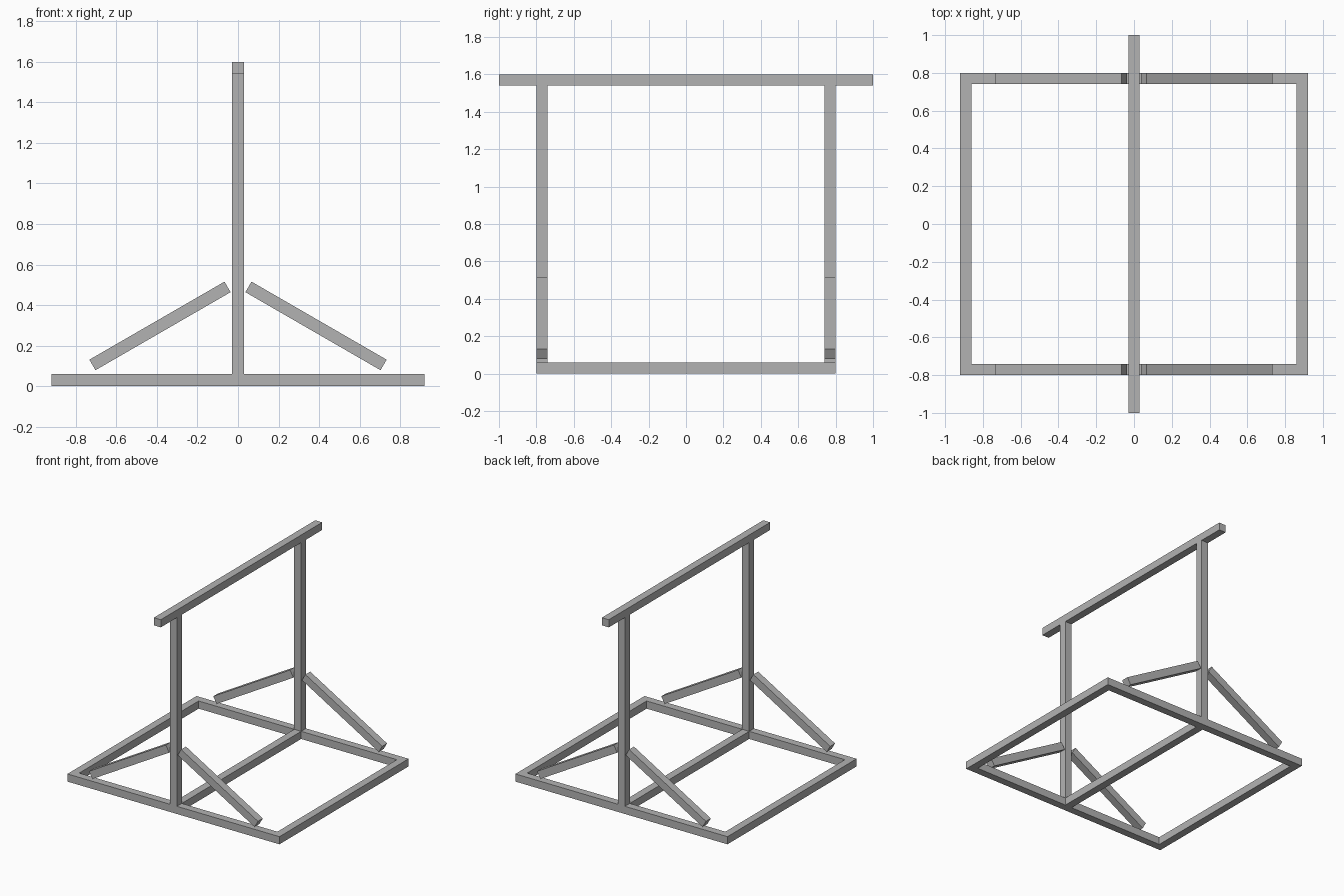
import bpy, math

cube = bpy.data.objects.get("Cube")
if cube:
    bpy.data.objects.remove(cube, do_unlink=True)

T = 0.06            # beam thickness
HALF_X, HALF_Y = 0.92, 0.80
TOP = 1.60
FRAME_Y = HALF_Y - T / 2

# Single grey finish
grey = bpy.data.materials.new("grey_metal")
grey.use_nodes = True
colour = (0.45, 0.45, 0.45, 1)
grey.diffuse_color = colour
grey.node_tree.nodes["Principled BSDF"].inputs["Base Color"].default_value = colour


def beam(name, centre, size, tilt=0.0):
    """Square beam, optionally tilted about the y axis."""
    bpy.ops.mesh.primitive_cube_add(size=1, location=centre, rotation=(0, tilt, 0))
    ob = bpy.context.object
    ob.name = name
    ob.scale = size
    ob.data.materials.append(grey)
    return ob


# Lengthwise floor rails, fitted between the cross rails
inner = 2 * (HALF_Y - T)
for name, x in (("right", T / 2 - HALF_X), ("centre", 0), ("left", HALF_X - T / 2)):
    beam(name + "_floor_rail", (x, 0, T / 2), (T, inner, T))

# Each end: cross rail, post and two diagonal braces
for end, y in (("front", -FRAME_Y), ("back", FRAME_Y)):
    beam(end + "_cross_rail", (0, y, T / 2), (2 * HALF_X, T, T))
    beam(end + "_post", (0, y, TOP / 2), (T, T, TOP - 2 * T))
    for side, s in (("right", -1), ("left", 1)):
        beam(f"{end}_{side}_brace", (s * 0.385, y, 0.297), (0.77, T, T),
             s * math.radians(30))

# Overhanging top bar
beam("top_bar", (0, 0, TOP - T / 2), (T, 2, T))
